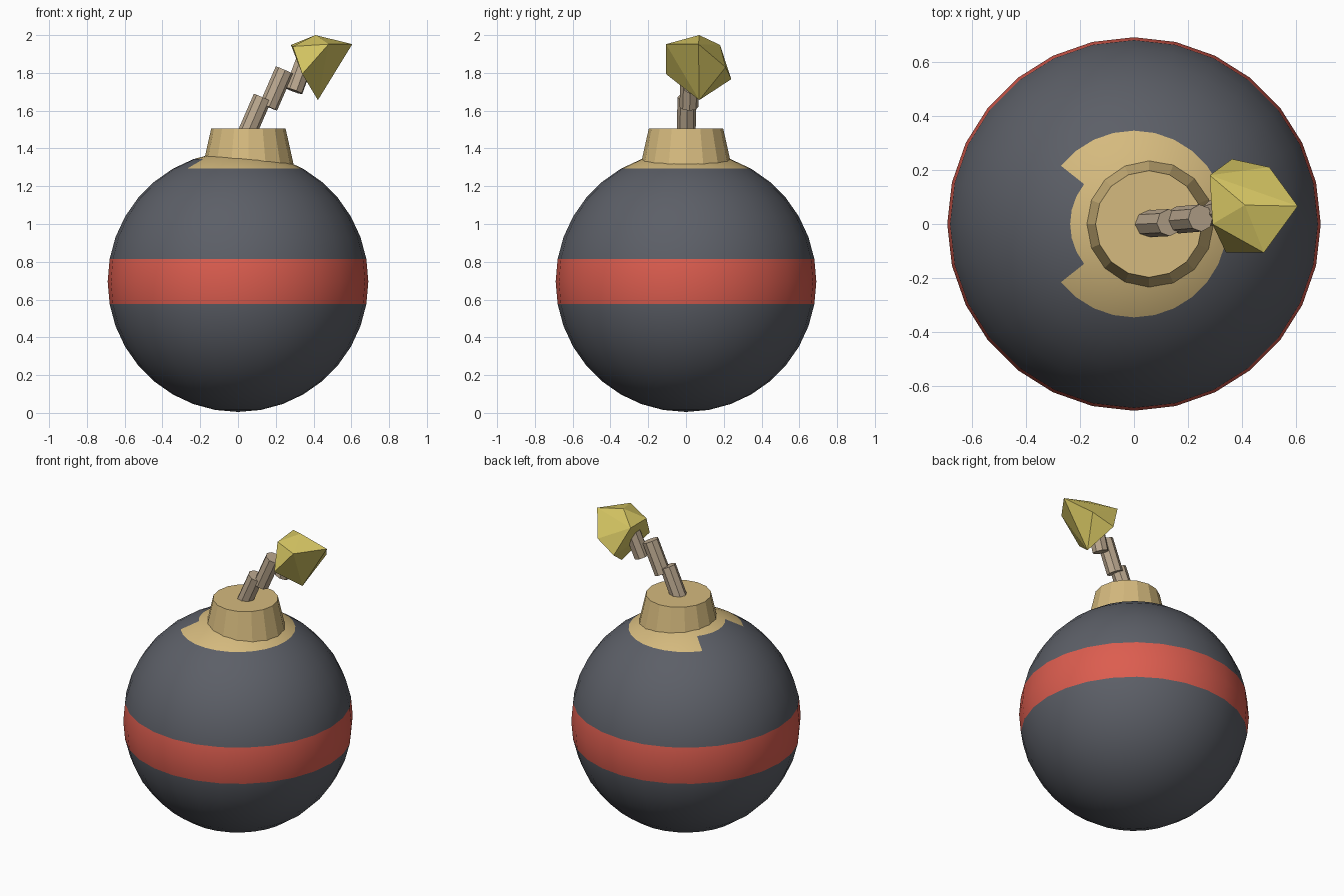
import bpy, bmesh, math
from mathutils import Vector

if "Cube" in bpy.data.objects:
    bpy.data.objects.remove(bpy.data.objects["Cube"])


def material(name, rgb):
    lin = [((c / 255 + 0.055) / 1.055) ** 2.4 for c in rgb]
    m = bpy.data.materials.new(name)
    m.diffuse_color = (*lin, 1)
    m.use_nodes = True
    m.node_tree.nodes["Principled BSDF"].inputs["Base Color"].default_value = m.diffuse_color
    return m


CHARCOAL = material("charcoal", (92, 95, 103))
RED = material("red", (220, 93, 79))
TAN = material("tan", (213, 186, 126))
ROPE = material("rope", (188, 169, 144))
YELLOW = material("yellow", (216, 200, 100))


def add_object(name, bm, mats):
    bmesh.ops.recalc_face_normals(bm, faces=bm.faces)
    me = bpy.data.meshes.new(name)
    bm.to_mesh(me)
    bm.free()
    for m in mats:
        me.materials.append(m)
    ob = bpy.data.objects.new(name, me)
    bpy.context.collection.objects.link(ob)
    return ob


def tube(name, start, end, r1, r2, sides, mat):
    """Flat-sided cone or cylinder between two points."""
    a, b = Vector(start), Vector(end)
    bm = bmesh.new()
    bmesh.ops.create_cone(bm, cap_ends=True, segments=sides, radius1=r1,
                          radius2=r2, depth=(b - a).length)
    ob = add_object(name, bm, [mat])
    ob.location = (a + b) / 2
    ob.rotation_euler = (b - a).to_track_quat('Z', 'Y').to_euler()
    return ob


# Round body: 10-degree rings, red belt at the equator, tan patch on top
R, CZ = 0.69, 0.695
bm = bmesh.new()
bmesh.ops.create_uvsphere(bm, u_segments=28, v_segments=18, radius=R)
for f in bm.faces:
    f.smooth = True
    c = f.calc_center_median()
    lat = math.degrees(math.atan2(c.z, math.hypot(c.x, c.y)))
    az = abs(math.degrees(math.atan2(c.y, c.x)))
    if abs(lat) < 10:
        f.material_index = 1
    elif lat > 70 or (lat > 60 and az < 141):
        f.material_index = 2
body = add_object("body", bm, [CHARCOAL, RED, TAN])
body.location.z = CZ

# Neck cap, slightly off centre
tube("neck_cap", (0.055, 0, 1.29), (0.055, 0, 1.505), 0.245, 0.197, 16, TAN)

# Fuse made of three staggered pieces
pieces = [((0.03, 0, 1.44), (0.13, 0.005, 1.67)),
          ((0.161, 0.015, 1.62), (0.246, 0.022, 1.815)),
          ((0.295, 0.04, 1.705), (0.36, 0.06, 1.88))]
for i, (a, b) in enumerate(pieces):
    tube(f"fuse_piece_{i + 1}", a, b, 0.05, 0.05, 8, ROPE)

# Faceted spark
points = [(0.41, 0.07, 2.0), (0.48, -0.106, 1.952), (0.605, 0.066, 1.952),
          (0.28, 0.18, 1.948), (0.5, 0.21, 1.83), (0.362, 0.24, 1.767),
          (0.34, -0.106, 1.794), (0.423, 0.07, 1.656), (0.29, 0.0, 1.94)]
bm = bmesh.new()
for p in points:
    bm.verts.new(p)
bmesh.ops.convex_hull(bm, input=bm.verts)
add_object("spark", bm, [YELLOW])
